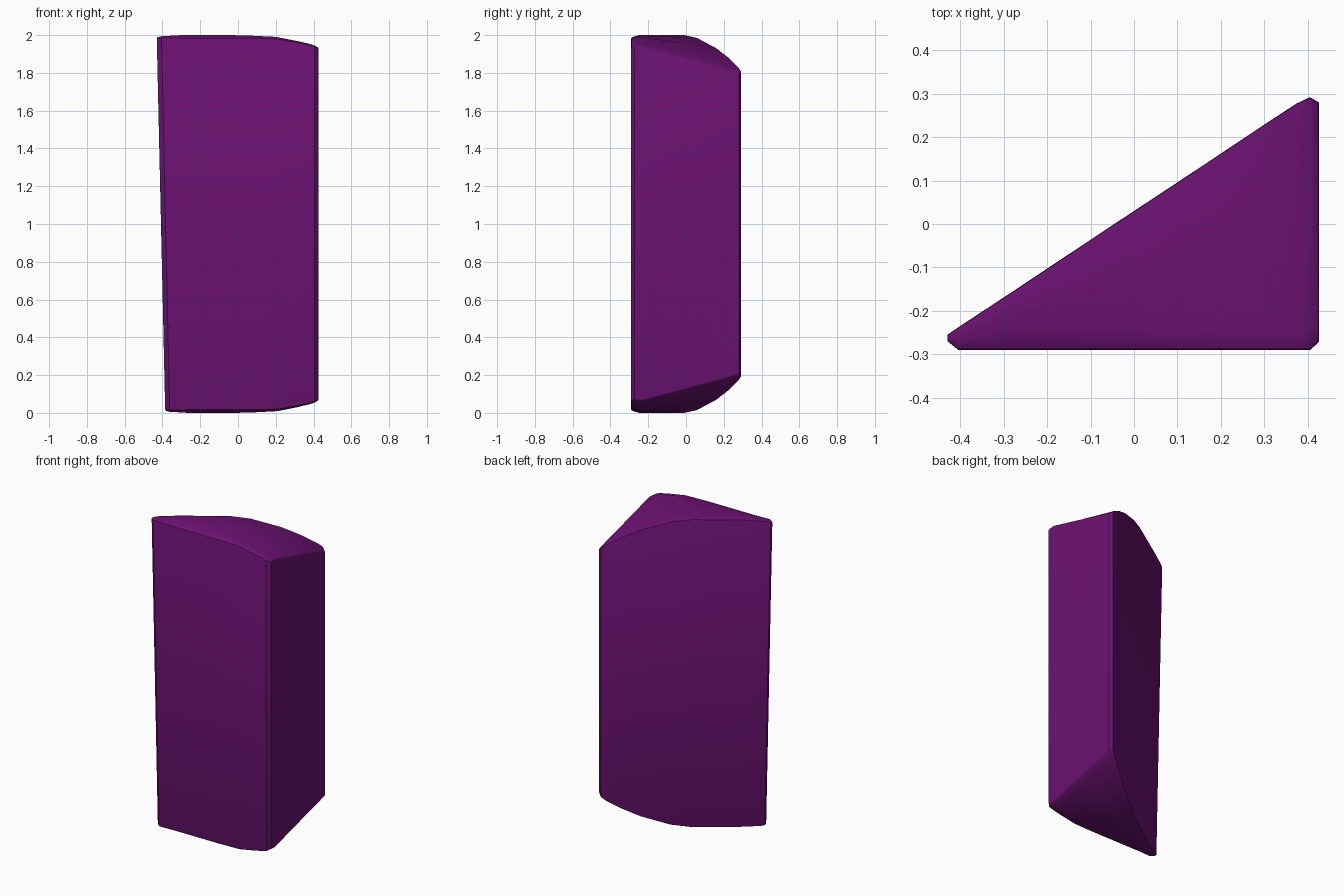
import bpy, bmesh, math

if "Cube" in bpy.data.objects:
    bpy.data.objects.remove(bpy.data.objects["Cube"])

# Stations along x: x, front y, slanted-back y, cap drop at front, cap drop at back
STATIONS = [
    (-0.430, -0.270, -0.255, 0.012, 0.012),
    (-0.405, -0.290, -0.238, 0.006, 0.006),
    (-0.300, -0.290, -0.169, 0.000, 0.000),
    (-0.050, -0.290, -0.003, 0.000, 0.000),
    (0.050, -0.290, 0.063, 0.000, 0.015),
    (0.200, -0.290, 0.162, 0.003, 0.068),
    (0.300, -0.290, 0.229, 0.020, 0.120),
    (0.375, -0.290, 0.278, 0.035, 0.168),
    (0.405, -0.290, 0.292, 0.044, 0.190),
    (0.426, -0.272, 0.280, 0.055, 0.205),
]
RIGHT = 0.426
TAPER = 0.948      # the base is slightly shorter in x, leaning the thin edge

bm = bmesh.new()


def cap_rows(top):
    """Grid of vertices for one domed end, ruled from front edge to back edge."""
    grid = []
    for x, yf, yb, df, db in STATIONS:
        lip = min(0.045, 0.4 * (yb - yf))
        row = []
        for y in (yf, yf + lip, (yf + lip + yb) / 2, yb):
            drop = df + (db - df) * (y - yf) / (yb - yf)
            if y == yf:
                drop += 0.35 * lip
            px = x if top else RIGHT - TAPER * (RIGHT - x)
            row.append(bm.verts.new((px, y, 2 - drop if top else drop)))
        grid.append(row)
    return grid


# Domed ends
top, base = cap_rows(True), cap_rows(False)
for g in (top, base):
    for a, b in zip(g, g[1:]):
        for j in range(3):
            bm.faces.new((a[j], b[j], b[j + 1], a[j + 1]))


# Side walls follow the rim all the way round
def rim(g):
    return [r[0] for r in g] + g[-1][1:] + [r[-1] for r in g[-2::-1]] + g[0][-2:0:-1]


rt, rb = rim(top), rim(base)
n = len(rt)
for i in range(n):
    k = (i + 1) % n
    bm.faces.new((rb[i], rb[k], rt[k], rt[i]))
bmesh.ops.recalc_face_normals(bm, faces=bm.faces)

# Soften the two rims
edges = [bm.edges.get((r[i], r[(i + 1) % n])) for r in (rt, rb) for i in range(n)]
bmesh.ops.bevel(bm, geom=edges, offset=0.012, segments=2, profile=0.5,
                affect='EDGES', clamp_overlap=True)

mesh = bpy.data.meshes.new("wedge_block")
bm.to_mesh(mesh)
bm.free()
block = bpy.data.objects.new("wedge_block", mesh)
bpy.context.collection.objects.link(block)

# Purple finish
mat = bpy.data.materials.new("purple")
mat.diffuse_color = (0.15, 0.006, 0.17, 1)
mat.use_nodes = True
mat.node_tree.nodes["Principled BSDF"].inputs["Base Color"].default_value = mat.diffuse_color
mesh.materials.append(mat)

bpy.context.view_layer.objects.active = block
block.select_set(True)
bpy.ops.object.shade_smooth_by_angle(angle=math.radians(25))
